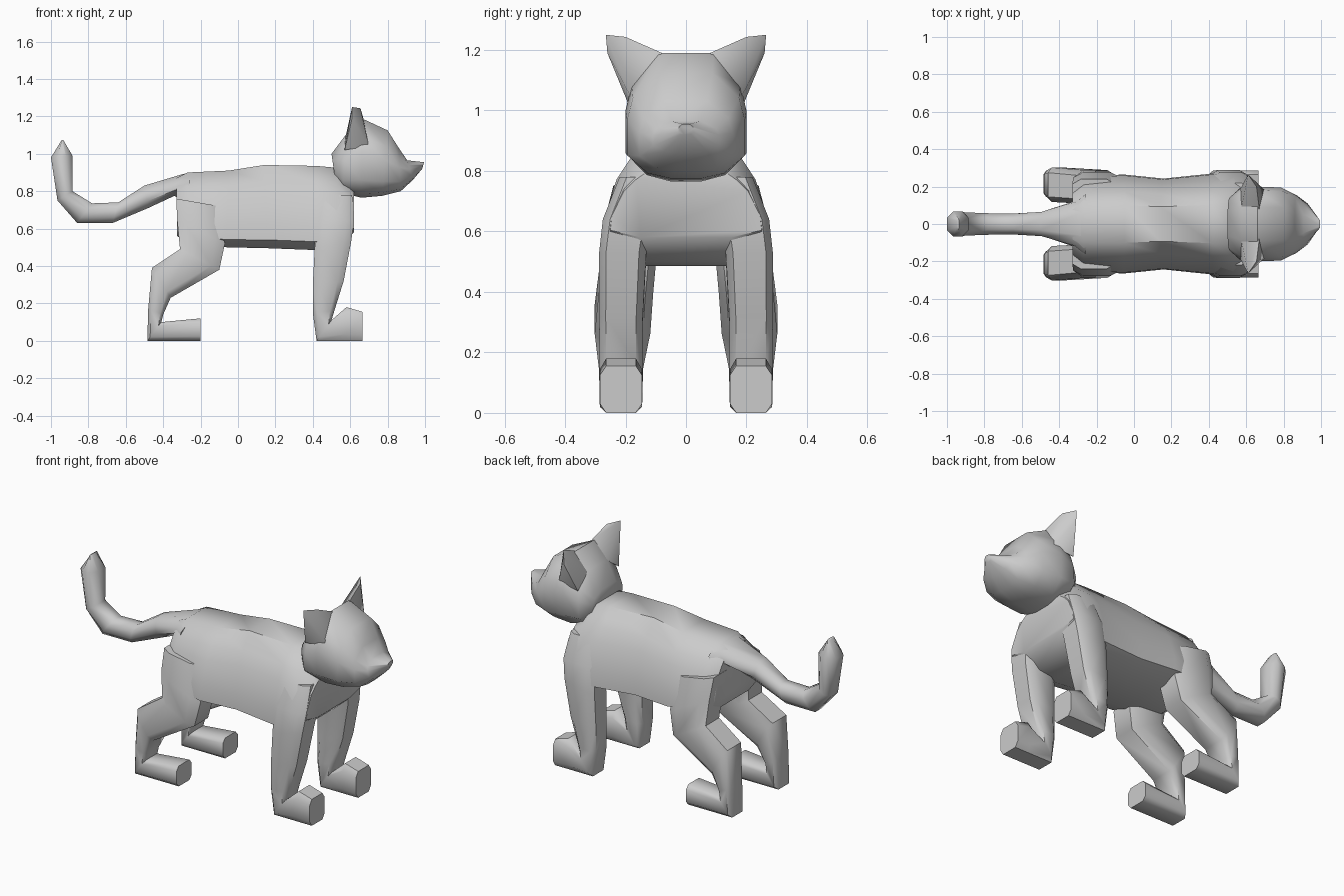
import bpy, bmesh, math


def finish(name, bm, mirror=False):
    bmesh.ops.recalc_face_normals(bm, faces=bm.faces)
    mesh = bpy.data.meshes.new(name)
    bm.to_mesh(mesh)
    bm.free()
    obj = bpy.data.objects.new(name, mesh)
    bpy.context.collection.objects.link(obj)
    if mirror:
        mod = obj.modifiers.new("mirror", 'MIRROR')
        mod.use_axis = (False, True, False)
        mod.use_mirror_merge = False
    bpy.ops.object.select_all(action='DESELECT')
    obj.select_set(True)
    bpy.context.view_layer.objects.active = obj
    bpy.ops.object.shade_smooth_by_angle(angle=math.radians(50))
    return obj


def symmetric(half):
    """Close a half outline (bottom to top) into a full ring."""
    return half + [(-u, v) for u, v in reversed(half)]


def loft(name, profile, sections, mirror=False):
    """Section: low edge x,z; high edge x,z; centre y; half width."""
    bm = bmesh.new()
    rings = []
    for ax, az, bx, bz, yc, hw in sections:
        rings.append([bm.verts.new((ax + (bx - ax) * v, yc + hw * u, az + (bz - az) * v))
                      for u, v in profile])
    n = len(profile)
    for r, s in zip(rings, rings[1:]):
        for i in range(n):
            j = (i + 1) % n
            bm.faces.new((r[i], r[j], s[j], s[i]))
    bm.faces.new(rings[0])
    bm.faces.new(rings[-1])
    return finish(name, bm, mirror)


body_ring = symmetric([(.6, 0), (1, .1), (.98, .3), (.82, .64), (.66, .8), (.38, 1)])
head_ring = symmetric([(.25, 0), (.65, .05), (1, .22), (1, .55), (.9, .76), (.45, 1)])
limb_ring = symmetric([(.7, 0), (1, .2), (1, .8), (.7, 1)])
tail_ring = symmetric([(.5, 0), (1, .3), (1, .7), (.5, 1)])

# Torso
loft("body", body_ring, [
    (-.325, .56, -.33, .87, 0, .20),
    (-.27, .52, -.27, .90, 0, .25),
    (-.06, .50, -.05, .91, 0, .265),
    (.16, .495, .14, .94, 0, .243),
    (.42, .485, .42, .935, 0, .27),
    (.53, .50, .53, .925, 0, .28),
    (.62, .58, .62, .82, 0, .25)])

# Head, tapering to the nose
loft("head", head_ring, [
    (.52, .86, .50, 1.0, 0, .14),
    (.56, .79, .575, 1.10, 0, .19),
    (.66, .765, .66, 1.19, 0, .20),
    (.77, .775, .80, 1.125, 0, .195),
    (.87, .80, .86, 1.03, 0, .155),
    (.935, .86, .905, .965, 0, .11),
    (.985, .92, .995, .955, 0, .025)])

# Ears
bm = bmesh.new()
for co in [(.57, .19, 1.02), (.70, .18, 1.04), (.67, .08, 1.19), (.575, .09, 1.09),
           (.61, .265, 1.25), (.61, .26, 1.19), (.655, .20, 1.243)]:
    bm.verts.new(co)
bmesh.ops.convex_hull(bm, input=bm.verts)
finish("ears", bm, mirror=True)

# Curled tail
loft("tail", tail_ring, [
    (-.28, .74, -.25, .895, 0, .16),
    (-.34, .775, -.29, .893, 0, .12),
    (-.48, .71, -.50, .83, 0, .065),
    (-.67, .63, -.64, .74, 0, .055),
    (-.86, .63, -.78, .735, 0, .058),
    (-.965, .75, -.885, .80, 0, .063),
    (-1.0, .98, -.885, .99, 0, .067),
    (-.945, 1.07, -.935, 1.075, 0, .03)])

# Front legs with paws
loft("front_legs", limb_ring, [
    (.43, .78, .61, .78, .14, .08),
    (.415, .64, .62, .64, .195, .08),
    (.41, .49, .605, .53, .21, .078),
    (.40, .30, .565, .32, .215, .072),
    (.40, .15, .515, .16, .215, .071),
    (.42, 0, .50, .11, .215, .07),
    (.58, 0, .58, .18, .215, .07),
    (.665, 0, .665, .155, .215, .07)], mirror=True)

# Hind legs with paws
loft("hind_legs", limb_ring, [
    (-.33, .76, -.10, .72, .15, .09),
    (-.325, .64, -.07, .52, .185, .09),
    (-.31, .49, -.10, .38, .198, .09),
    (-.46, .39, -.36, .23, .21, .092),
    (-.48, .17, -.40, .14, .215, .073),
    (-.485, 0, -.41, .10, .215, .07),
    (-.20, 0, -.20, .12, .215, .07)], mirror=True)
